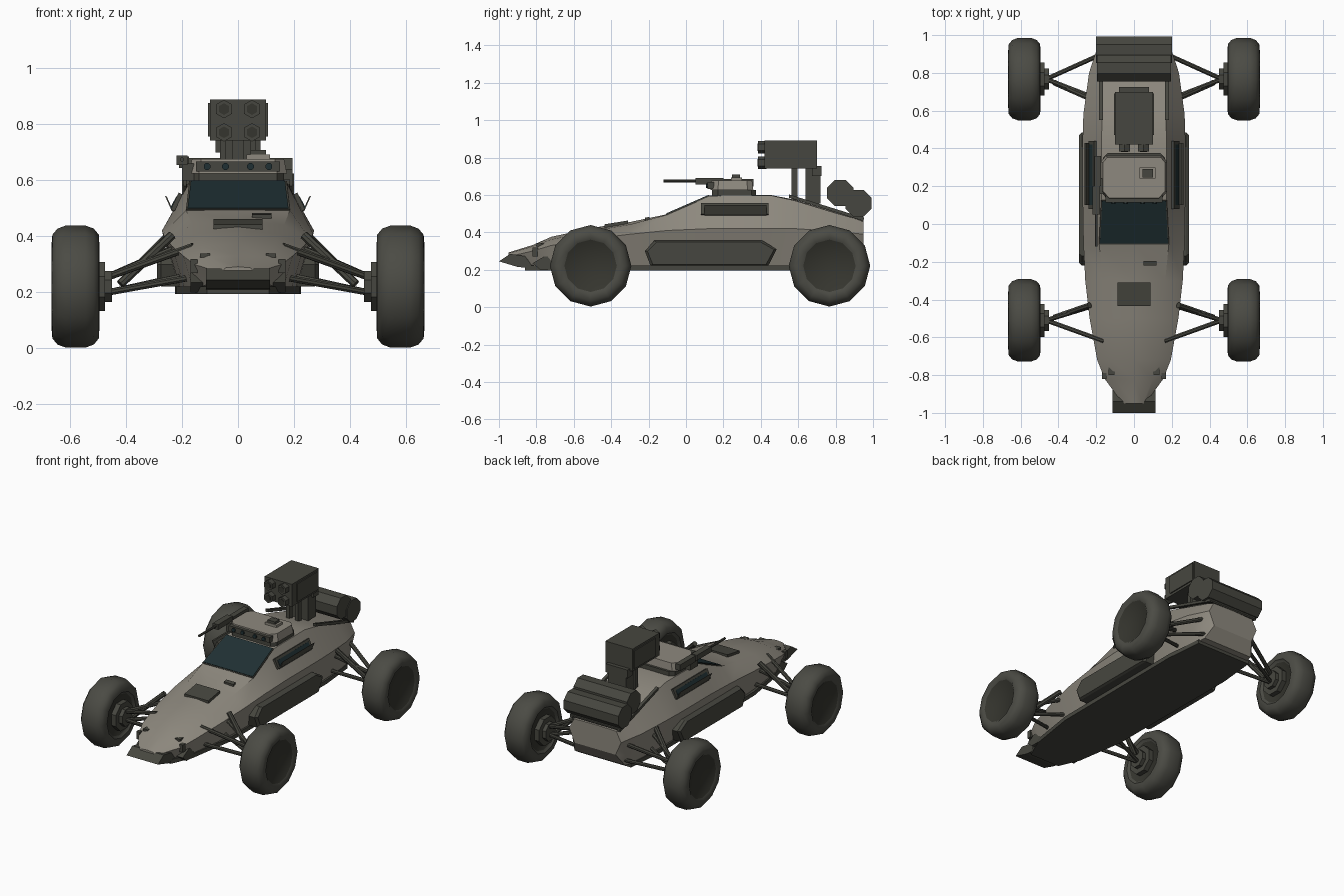
import bpy, bmesh, math
from mathutils import Vector

if "Cube" in bpy.data.objects:
    bpy.data.objects.remove(bpy.data.objects["Cube"])


def material(name, rgb):
    m = bpy.data.materials.new(name)
    m.diffuse_color = (*rgb, 1)
    m.use_nodes = True
    m.node_tree.nodes["Principled BSDF"].inputs["Base Color"].default_value = m.diffuse_color
    return m


BODY = material("sand grey paint", (0.27, 0.25, 0.21))
DARK = material("dark olive metal", (0.062, 0.062, 0.05))
TYRE = material("tyre rubber", (0.07, 0.07, 0.058))
HUB = material("hub dark", (0.036, 0.036, 0.028))
GLASS = material("tinted glass", (0.014, 0.030, 0.034))


def make(name, verts, faces, mats, mirror=False, smooth=None, rule=None):
    me = bpy.data.meshes.new(name)
    me.from_pydata([tuple(v) for v in verts], [], faces)
    bm = bmesh.new()
    bm.from_mesh(me)
    bmesh.ops.recalc_face_normals(bm, faces=bm.faces)
    bm.to_mesh(me)
    bm.free()
    for m in mats if isinstance(mats, (list, tuple)) else [mats]:
        me.materials.append(m)
    if rule:
        for p in me.polygons:
            p.material_index = rule(p)
    ob = bpy.data.objects.new(name, me)
    bpy.context.collection.objects.link(ob)
    if mirror:
        ob.modifiers.new("mirror", 'MIRROR')
    if smooth:
        bpy.ops.object.select_all(action='DESELECT')
        ob.select_set(True)
        bpy.context.view_layer.objects.active = ob
        bpy.ops.object.shade_smooth_by_angle(angle=math.radians(smooth))
    return ob


def loft(name, rings, mats, caps=True, **kw):
    n = len(rings[0])
    verts = [v for r in rings for v in r]
    faces = [(i*n + j, i*n + (j+1) % n, (i+1)*n + (j+1) % n, (i+1)*n + j)
             for i in range(len(rings)-1) for j in range(n)]
    if caps:
        faces += [tuple(range(n)), tuple(range(len(verts)-n, len(verts)))]
    return make(name, verts, faces, mats, **kw)


def side_prism(name, yz, x0, x1, mat, **kw):
    return loft(name, [[(x, y, z) for y, z in yz] for x in (x0, x1)], mat, **kw)


def plan_prism(name, half, z0, z1, mat, inset=0.0):
    xy = half + [(-x, y) for x, y in reversed(half)]
    cy = sum(p[1] for p in half) / len(half)
    s = 1 - inset
    return loft(name, [[(x, y, z0) for x, y in xy],
                       [(x*s, cy + (y-cy)*s, z1) for x, y in xy]], mat)


def box(name, x, y, z, mat, **kw):
    return side_prism(name, [(y[0], z[0]), (y[1], z[0]), (y[1], z[1]), (y[0], z[1])],
                      x[0], x[1], mat, **kw)


def tube(name, p, q, r, mat, n=8, r2=None, **kw):
    p, q = Vector(p), Vector(q)
    rot = (q - p).to_track_quat('Z', 'Y')
    rings = []
    for c, rad in ((p, r), (q, r2 or r)):
        rings.append([c + rot @ Vector((rad*math.cos(a), rad*math.sin(a), 0))
                      for a in (2*math.pi*(k+.5)/n for k in range(n))])
    return loft(name, rings, mat, **kw)


# Hull: y, bottom width, bottom z, belt width, belt z, shoulder width, shoulder z, crown z
sections = [(-.95, .04, .25, .06, .27, .045, .288, .292),
            (-.82, .12, .225, .155, .30, .10, .325, .332),
            (-.72, .16, .21, .195, .33, .125, .362, .376),
            (-.50, .19, .21, .235, .365, .15, .408, .424),
            (-.30, .205, .21, .258, .39, .165, .442, .455),
            (-.10, .21, .21, .268, .41, .185, .494, .497),
            (.13, .21, .21, .272, .42, .172, .595, .597),
            (.45, .21, .21, .272, .42, .172, .598, .60),
            (.58, .21, .21, .268, .42, .168, .57, .575),
            (.80, .20, .21, .238, .405, .165, .503, .507),
            (.90, .185, .22, .205, .395, .16, .475, .478),
            (.95, .15, .30, .19, .39, .155, .457, .46)]
rings = []
for y, wb, zb, wm, zm, wt, zt, zc in sections:
    half = [(wb, y, zb), (wm*.4 + wb*.6, y, zb*.6 + zm*.4), (wm, y, zm), (wt, y, zt)]
    rings.append(half + [(0, y, zc)] + [(-x, yy, z) for x, yy, z in reversed(half)])
loft("hull", rings, BODY, smooth=32)

# Floor pan and nose skid
plan_prism("floor_pan", [(.11, -.86), (.17, -.72), (.22, -.4), (.225, .6), (.2, .86)],
           .195, .222, DARK)
side_prism("nose_skid", [(-1, .245), (-.94, .285), (-.80, .262), (-.75, .20), (-.90, .215)],
           -.115, .115, DARK)
side_prism("skid_wing", [(-.82, .235), (-.76, .27), (-.70, .27), (-.70, .20), (-.78, .20)],
           -.17, .17, DARK)
box("nose_tab", (.145, .17), (-.82, -.79), (.27, .32), DARK, mirror=True)
box("headlight", (.10, .135), (-.80, -.76), (.325, .34), DARK, mirror=True)

# Side skirts with chamfered ends
skirt = [(-.22, .30), (-.17, .355), (.41, .355), (.485, .31), (.44, .222), (-.19, .222)]
loft("side_skirt", [[(.21, y, z) for y, z in skirt], [(.275, y, z) for y, z in skirt],
                    [(.29, .13 + (y-.13)*.96, .285 + (z-.285)*.9) for y, z in skirt]],
     DARK, mirror=True)

# Windscreen with frame
def screen(name, grow, lift, mat):
    quad = [(-.18-grow, -.10-grow, .494-grow*.43), (.18+grow, -.10-grow, .494-grow*.43),
            (.168+grow, .125+grow*.5, .592+grow*.2), (-.168-grow, .125+grow*.5, .592+grow*.2)]
    loft(name, [[(x, y - t*.4, z + t*.92) for x, y, z in quad] for t in (0, lift)], mat)

screen("windscreen_frame", .006, .006, DARK)
screen("windscreen", 0, .009, GLASS)

# Side window slits and open shutters
def slanted(name, low, high, y0, y1, t, mat):
    (xa, za), (xb, zb) = low, high
    loft(name, [[(xa, y, za), (xb, y, zb), (xb+t, y, zb+t*.5), (xa+t, y, za+t*.5)]
                for y in (y0, y1)], mat, mirror=True)

slanted("side_window_frame", (.226, .49), (.198, .55), .08, .44, .014, DARK)
slanted("side_window", (.236, .50), (.214, .54), .10, .42, .006, GLASS)
slanted("window_shutter", (.23, .488), (.254, .542), .10, .43, .007, DARK)

# Bonnet hatch, grab handle
side_prism("bonnet_hatch", [(-.435, .42), (-.31, .44), (-.31, .463), (-.435, .443)], -.087, .087, DARK)
side_prism("bonnet_handle", [(-.22, .46), (-.195, .465), (-.195, .483), (-.22, .478)], .05, .12, DARK)

# Roof cupola with light bar and hatch
plan_prism("cupola_base", [(.14, .14), (.165, .17), (.165, .35), (.14, .375)], .59, .627, DARK)
plan_prism("cupola", [(.14, .13), (.175, .17), (.175, .33), (.15, .36)], .625, .676, BODY, .06)
box("cupola_hatch", (.03, .115), (.24, .30), (.67, .692), BODY)
box("periscope", (.045, .10), (.245, .29), (.69, .708), DARK)
box("light_bar", (-.15, .15), (.115, .15), (.632, .668), DARK)
for x in (-.11, -.045, .045, .11):
    tube("roof_light", (x, .12, .65), (x, .106, .65), .013, GLASS)

# Machine gun on the left of the roof
tube("gun_barrel", (-.2, -.12, .675), (-.2, .1, .675), .008, DARK)
box("gun_receiver", (-.22, -.18), (.05, .20), (.655, .69), DARK)
box("gun_feed", (-.21, -.175), (.20, .36), (.645, .685), DARK)
box("gun_mount", (-.2, -.15), (.16, .24), (.60, .66), DARK)

# Missile launcher
box("launcher_box", (-.10, .10), (.42, .70), (.742, .89), DARK)
box("launcher_side_plate", (.095, .107), (.47, .69), (.757, .877), DARK, mirror=True)
box("launcher_post", (-.065, .065), (.64, .72), (.555, .75), DARK)
box("launcher_bracket", (-.08, .08), (.675, .725), (.70, .755), DARK)
box("launcher_strut", (.02, .045), (.565, .597), (.56, .745), DARK, mirror=True)
for z in (.772, .855):
    tube("missile_tube", (.05, .43, z), (.05, .385, z), .033, DARK, n=6, mirror=True)
    tube("missile_tip", (.05, .386, z), (.05, .382, z), .021, HUB, n=6, mirror=True)

# Rear rack and stowage rolls
side_prism("rack_rail", [(.55, .585), (.95, .46), (.95, .478), (.55, .603)], .165, .185, DARK, mirror=True)
tube("rack_crossbar", (-.18, .94, .475), (.18, .94, .475), .012, DARK)
tube("stowage_roll_upper", (-.195, .825, .61), (.195, .825, .61), .076, DARK)
tube("stowage_roll_lower", (-.2, .922, .555), (.2, .922, .555), .076, DARK)

# Wheels (lathed round x), hubs and suspension, mirrored to the left side
profile = [(.508, .135), (.495, .15), (.497, .185), (.515, .207), (.545, .218), (.615, .218),
           (.645, .207), (.663, .185), (.666, .15), (.658, .14)]
for end, yc, fore, aft in (("front", -.51, (.19, -.62), (.235, -.43)),
                           ("rear", .767, (.245, .67), (.20, .90))):
    zc = .221
    loft(end + "_wheel",
         [[(x, yc + r*math.sin(a), zc + r*math.cos(a))
           for a in (2*math.pi*k/12 for k in range(12))] for x, r in profile],
         [TYRE, HUB], mirror=True, smooth=45,
         rule=lambda p: 1 if len(p.vertices) > 4 else 0)
    tube(end + "_hub", (.475, yc, zc), (.515, yc, zc), .095, DARK, mirror=True)
    tube(end + "_hub_inner", (.45, yc, zc), (.48, yc, zc), .06, DARK, mirror=True)
    for x, y in (fore, aft):
        tube(end + "_upper_arm", (x - .03, y, .365), (.465, yc, .255), .013, DARK, mirror=True)
        tube(end + "_lower_arm", (x - .03, y, .255), (.465, yc, .20), .012, DARK, mirror=True)
    sx, sy = aft if end == "front" else fore
    tube(end + "_shock", (sx, sy, .405), (.42, yc*.8 + sy*.2, .23), .016, DARK, mirror=True)
